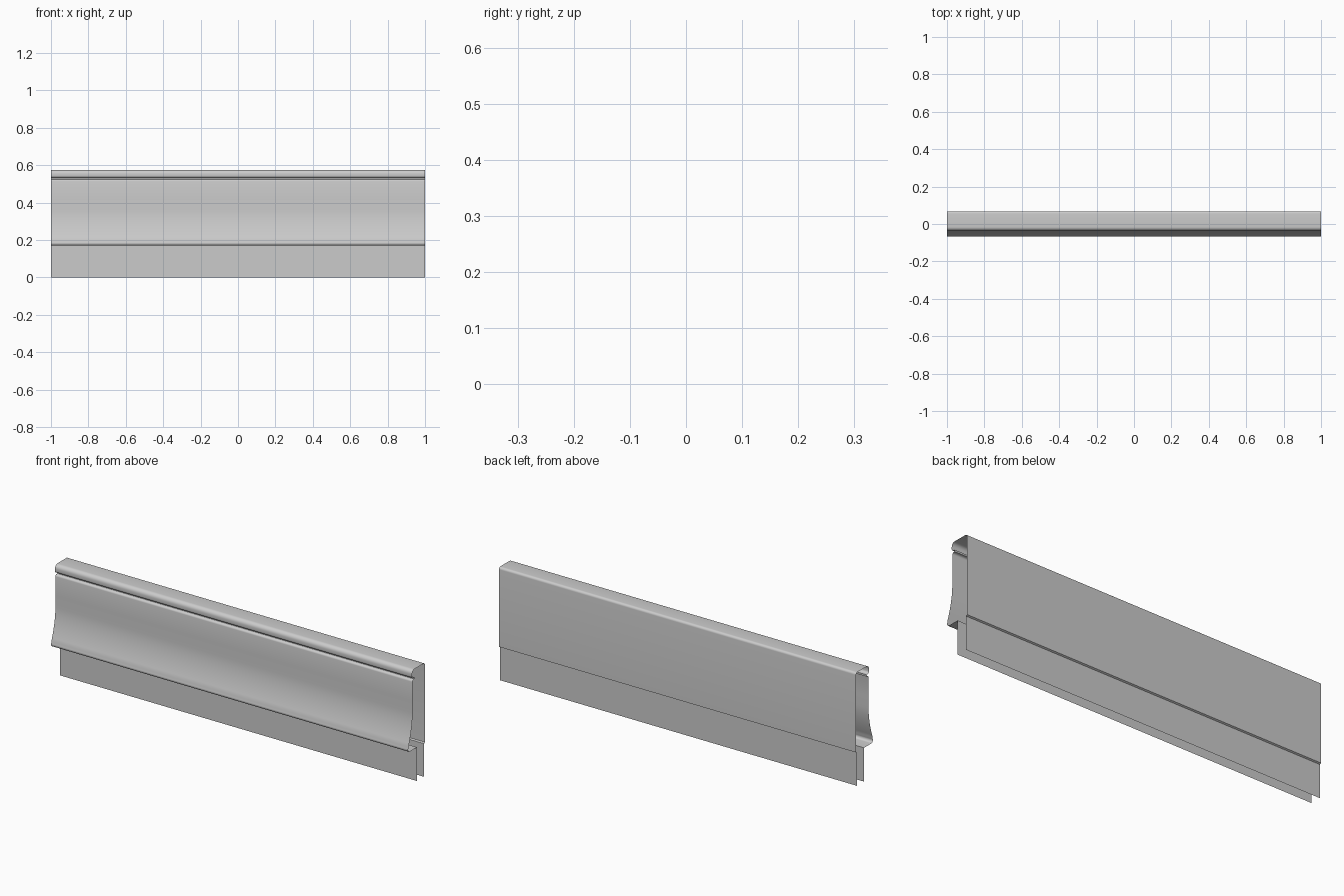
import bpy, bmesh
from math import sin, cos, radians

if "Cube" in bpy.data.objects:
    bpy.data.objects.remove(bpy.data.objects["Cube"])


def arc(cy, cz, ry, rz, a0, a1, n=6):
    """Points (y, z) along an elliptical arc, angles in degrees."""
    pts = []
    for i in range(n + 1):
        a = radians(a0 + (a1 - a0) * i / n)
        pts.append((cy + ry * cos(a), cz + rz * sin(a)))
    return pts


# Cross-section of the open bent sheet, from back leaf over the top to front leaf
profile = [(0.060, 0.0), (0.060, 0.168), (0.068, 0.172)]      # back leaf and step
profile += arc(0.056, 0.563, 0.012, 0.012, 0, 90)             # back top edge
profile += arc(-0.016, 0.555, 0.020, 0.020, 90, 180)          # cap front
profile += arc(-0.024, 0.545, 0.012, 0.012, 180, 270)         # cap underside
profile += [(-0.016, 0.533), (-0.016, 0.524)]                 # groove
profile += arc(-0.022, 0.514, 0.010, 0.010, 90, 180, 4)       # top of the face
profile += [(-0.032, 0.42)]
# Concave flare of the face
profile += [(-0.032 - 0.033 * t ** 1.8, 0.36 - 0.162 * t)
            for t in [i / 10 for i in range(11)]]
profile += arc(-0.055, 0.184, 0.012, 0.013, 150, 270, 8)      # rounded lip
profile += [(0.004, 0.171), (0.004, 0.0)]                     # return and front leaf

# Sweep the section along x
bm = bmesh.new()
rows = [[bm.verts.new((x, y, z)) for y, z in profile] for x in (-1, 1)]
left, right = rows
for i in range(len(profile) - 1):
    bm.faces.new((left[i], left[i + 1], right[i + 1], right[i]))
bm.normal_update()
# The first strip is the back leaf and must face +y
bm.faces.ensure_lookup_table()
if bm.faces[0].normal.y < 0:
    bmesh.ops.reverse_faces(bm, faces=bm.faces[:])

mesh = bpy.data.meshes.new("moulding_sheet")
bm.to_mesh(mesh)
bm.free()
moulding = bpy.data.objects.new("moulding_sheet", mesh)
bpy.context.collection.objects.link(moulding)
bpy.context.view_layer.objects.active = moulding
moulding.select_set(True)
bpy.ops.object.shade_smooth_by_angle(angle=radians(30))
